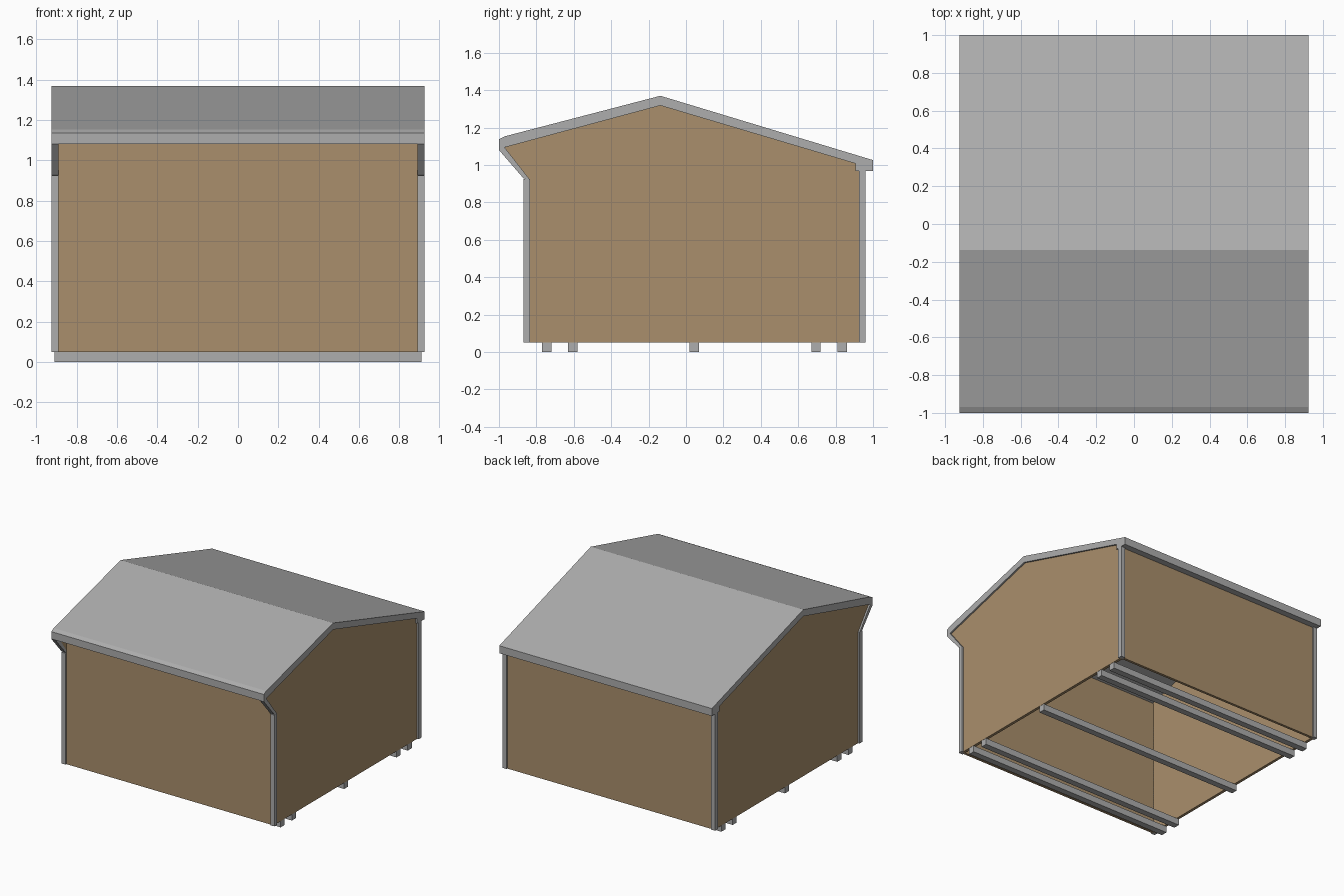
import bpy, bmesh

if "Cube" in bpy.data.objects:
    bpy.data.objects.remove(bpy.data.objects["Cube"])


def material(name, rgb):
    m = bpy.data.materials.new(name)
    m.diffuse_color = (*rgb, 1)
    m.use_nodes = True
    m.node_tree.nodes["Principled BSDF"].inputs["Base Color"].default_value = m.diffuse_color
    return m


GREY = material("grey metal", (0.42, 0.42, 0.42))
BROWN = material("tan cladding", (0.40, 0.275, 0.15))


def prism(name, profile, x0, x1, mat):
    """Extrude a (y, z) profile along x from x0 to x1."""
    bm = bmesh.new()
    face = bm.faces.new([bm.verts.new((x0, y, z)) for y, z in profile])
    ext = bmesh.ops.extrude_face_region(bm, geom=[face])
    for v in ext["geom"]:
        if isinstance(v, bmesh.types.BMVert):
            v.co.x = x1
    bmesh.ops.recalc_face_normals(bm, faces=bm.faces)
    me = bpy.data.meshes.new(name)
    bm.to_mesh(me)
    bm.free()
    me.materials.append(mat)
    ob = bpy.data.objects.new(name, me)
    bpy.context.collection.objects.link(ob)
    return ob


def box(name, x0, x1, y0, y1, z0, z1, mat):
    return prism(name, [(y0, z0), (y1, z0), (y1, z1), (y0, z1)], x0, x1, mat)


# Roof slab with front fascia and thickened rear eave
roof = [(-1, 1.08), (-1, 1.137), (-0.97, 1.153), (-0.137, 1.37), (1, 1.026),
        (1, 0.967), (0.905, 0.967), (0.905, 1.008), (-0.137, 1.318), (-0.97, 1.094)]
prism("roof", roof, -0.925, 0.925, GREY)

# Front and back walls
box("front_wall", -0.89, 0.89, -0.86, -0.84, 0.05, 1.122, BROWN)
box("back_wall", -0.89, 0.89, 0.93, 0.95, 0.05, 0.975, BROWN)

# Gable walls, corner posts and sloping eave braces on both ends
gable = [(-0.845, 0.05), (0.935, 0.05), (0.935, 0.985), (0.905, 1.01),
         (-0.137, 1.32), (-0.97, 1.095), (-0.845, 0.925)]
brace = [(-0.87, 0.93), (-0.835, 0.915), (-0.835, 0.922), (-0.97, 1.094), (-1, 1.08)]
for side, s in (("left", -1), ("right", 1)):
    prism(side + "_gable_wall", gable, s * 0.89, s * 0.912, BROWN)
    prism(side + "_eave_brace", brace, s * 0.89, s * 0.925, GREY)
    box(side + "_front_post", s * 0.89, s * 0.925, -0.87, -0.835, 0.05, 0.925, GREY)
    box(side + "_back_post", s * 0.89, s * 0.925, 0.925, 0.96, 0.05, 0.97, GREY)

# Floor bearers
for i, y in enumerate((-0.745, -0.605, 0.045, 0.695, 0.835)):
    box(f"bearer_{i + 1}", -0.91, 0.91, y - 0.025, y + 0.025, 0, 0.05, GREY)
